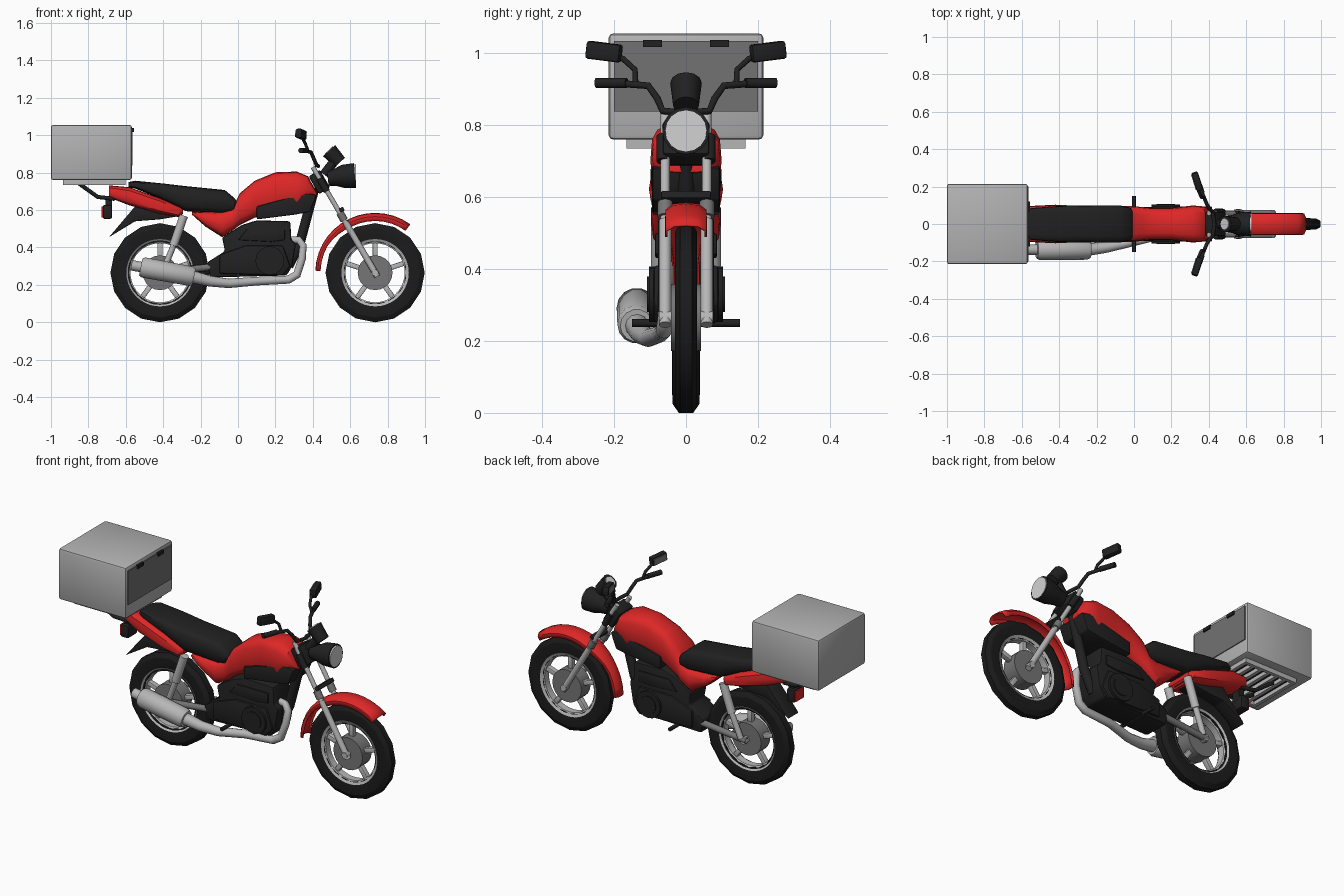
import bpy, bmesh
from math import sin, cos, pi, radians, copysign
from mathutils import Vector, Matrix

if "Cube" in bpy.data.objects:
    bpy.data.objects.remove(bpy.data.objects["Cube"], do_unlink=True)


def material(name, r, g, b):
    m = bpy.data.materials.new(name)
    m.use_nodes = True
    m.diffuse_color = (r, g, b, 1)
    m.node_tree.nodes["Principled BSDF"].inputs["Base Color"].default_value = (r, g, b, 1)
    return m


BLACK = material("black plastic", .015, .015, .015)
RUBBER = material("rubber", .011, .011, .011)
RED = material("red paint", .73, .02, .02)
SILVER = material("silver metal", .47, .47, .47)
BOX = material("box grey", .45, .45, .45)
STEEL = material("dark steel", .18, .18, .18)
PANEL = material("box door grey", .17, .17, .17)
LENS = material("lens white", .65, .65, .65)


def finish(name, data, mat, angle=35):
    """Turn a bmesh or mesh into a smooth-shaded object."""
    if isinstance(data, bmesh.types.BMesh):
        bmesh.ops.recalc_face_normals(data, faces=data.faces)
        me = bpy.data.meshes.new(name)
        data.to_mesh(me)
        data.free()
    else:
        me = data
    me.materials.clear()
    me.materials.append(mat)
    ob = bpy.data.objects.new(name, me)
    bpy.context.collection.objects.link(ob)
    bpy.ops.object.select_all(action='DESELECT')
    ob.select_set(True)
    bpy.context.view_layer.objects.active = ob
    bpy.ops.object.shade_smooth_by_angle(angle=radians(angle))
    return ob


def bevel(bm, width):
    if width:
        bmesh.ops.recalc_face_normals(bm, faces=bm.faces)
        bmesh.ops.bevel(bm, geom=list(bm.edges), offset=width, segments=2,
                        profile=.5, affect='EDGES')


def box(name, centre, size, mat, soft=0, turn=None):
    bm = bmesh.new()
    bmesh.ops.create_cube(bm, size=1)
    bmesh.ops.scale(bm, vec=size, verts=bm.verts)
    bevel(bm, soft)
    m = Matrix.Translation(centre)
    bmesh.ops.transform(bm, matrix=m @ turn if turn else m, verts=bm.verts)
    return finish(name, bm, mat)


def slab(name, pts, y0, y1, mat, soft=0):
    """Side outline (x, z) pushed through y."""
    bm = bmesh.new()
    face = bm.faces.new([bm.verts.new((x, y0, z)) for x, z in pts])
    new = bmesh.ops.extrude_face_region(bm, geom=[face])["geom"]
    bmesh.ops.translate(bm, vec=(0, y1 - y0, 0),
                        verts=[v for v in new if isinstance(v, bmesh.types.BMVert)])
    bevel(bm, soft)
    return finish(name, bm, mat)


def tube(name, pts, radius, mat, res=4):
    """Round tube along a path; radius is one number or one per point."""
    cu = bpy.data.curves.new(name, 'CURVE')
    cu.dimensions = '3D'
    cu.bevel_depth, cu.bevel_resolution, cu.use_fill_caps = 1, res, True
    sp = cu.splines.new('POLY')
    sp.points.add(len(pts) - 1)
    for i, p in enumerate(pts):
        sp.points[i].co = (*p, 1)
        sp.points[i].radius = radius[i] if isinstance(radius, (list, tuple)) else radius
    tmp = bpy.data.objects.new(name + " path", cu)
    bpy.context.collection.objects.link(tmp)
    dg = bpy.context.evaluated_depsgraph_get()
    me = bpy.data.meshes.new_from_object(tmp.evaluated_get(dg))
    bpy.data.objects.remove(tmp, do_unlink=True)
    return finish(name, me, mat, 45)


def skin(bm, rings, closed_ring, loop):
    n = len(rings[0])
    for i in range(len(rings) if loop else len(rings) - 1):
        a, b = rings[i], rings[(i + 1) % len(rings)]
        for j in range(n if closed_ring else n - 1):
            k = (j + 1) % n
            bm.faces.new((a[j], a[k], b[k], b[j]))


def loft(name, stations, mat, power=.6, n=16):
    """Rounded body from stations (x, bottom, top, half width)."""
    bm, rings = bmesh.new(), []
    for x, lo, hi, w in stations:
        ring = []
        for i in range(n):
            c, s = cos(2 * pi * i / n), sin(2 * pi * i / n)
            c, s = copysign(abs(c) ** power, c), copysign(abs(s) ** power, s)
            ring.append(bm.verts.new((x, w * c, (lo + hi) / 2 + (hi - lo) / 2 * s)))
        rings.append(ring)
    skin(bm, rings, True, False)
    bm.faces.new(rings[0])
    bm.faces.new(rings[-1])
    return finish(name, bm, mat, 40)


def revolve(name, profile, cx, cz, mat, seg, angle=35):
    """Closed (radius, y) profile spun about a wheel axle."""
    bm = bmesh.new()
    rings = [[bm.verts.new((cx + r * cos(t), y, cz + r * sin(t))) for r, y in profile]
             for t in (2 * pi * i / seg for i in range(seg))]
    skin(bm, rings, True, True)
    return finish(name, bm, mat, angle)


# Wheels
def wheel(label, cx, w):
    cz, R = .265, .265
    half = [(.166, .024), (.2, .031), (.24, .03), (R, .016)]
    prof = [(r, y * w) for r, y in half] + [(r, -y * w) for r, y in reversed(half)]
    revolve(label + "_tyre", prof, cx, cz, RUBBER, 16, 25)
    y = .031 * w
    revolve(label + "_rim", [(.158, .02), (.18, y), (.18, -y), (.158, -.02)], cx, cz, SILVER, 40)
    tube(label + "_hub", [(cx, -.042, cz), (cx, .042, cz)], .093, STEEL, 8)
    tube(label + "_axle", [(cx, -.075, cz), (cx, .075, cz)], .018, SILVER)
    for i in range(5):
        t = pi / 2 + i * 2 * pi / 5
        box(label + "_spoke", (cx + .125 * cos(t), 0, cz + .125 * sin(t)), (.09, .03, .027),
            SILVER, .004, Matrix.Rotation(-t, 4, 'Y'))


wheel("front", .733, 1)
wheel("rear", -.417, 1.25)

# Front mudguard: arched U section that narrows towards its rear end
bm, rings = bmesh.new(), []
for i in range(15):
    t = radians(54 + i * 124 / 14)
    k = 1 - .35 * max(0, min(1, (t - 2.1) / .5))
    prof = [(.277, .058), (.3, .057), (.317, .035), (.32, 0)]
    prof = prof + [(r, -y) for r, y in reversed(prof[:-1])]
    rings.append([bm.verts.new((.733 + (.32 - (.32 - r) * k) * cos(t), y * k,
                                .265 + (.32 - (.32 - r) * k) * sin(t))) for r, y in prof])
skin(bm, rings, False, False)
guard = finish("front_mudguard", bm, RED)
guard.modifiers.new("thickness", 'SOLIDIFY').thickness = .006

# Body: tank, seat, tail
loft("fuel_tank", [(-.245, .575, .592, .08), (-.176, .513, .592, .092), (-.085, .455, .595, .096),
                   (-.03, .49, .61, .096), (.01, .52, .69, .094), (.09, .56, .757, .086),
                   (.2, .587, .802, .086), (.315, .6, .806, .099), (.375, .645, .78, .094),
                   (.42, .67, .695, .06)], RED)
loft("seat", [(-.585, .722, .75, .065), (-.55, .715, .757, .085), (-.4, .655, .742, .097),
              (-.28, .594, .728, .099), (-.07, .583, .707, .098), (-.02, .595, .665, .088),
              (0, .615, .64, .06)], BLACK, .5)
loft("tail", [(-.69, .667, .732, .065), (-.58, .625, .722, .095), (-.42, .58, .665, .103),
              (-.315, .562, .62, .098), (-.295, .58, .605, .08)], RED, .5)
slab("tank_underside", [(.1, .55), (.3, .575), (.385, .59), (.42, .68), (.36, .69), (.1, .62)],
     -.094, .094, BLACK, .008)
slab("rear_mudguard", [(-.69, .455), (-.55, .62), (-.4, .64), (-.3, .57), (-.42, .55), (-.55, .54)],
     -.05, .05, BLACK, .006)

# Engine and frame
slab("engine", [(-.085, .455), (.02, .52), (.1, .545), (.28, .54), (.285, .44), (.31, .42),
                (.29, .3), (.26, .25), (-.15, .24), (-.165, .32), (-.07, .38)],
     -.078, .078, BLACK, .012)
slab("crankcase", [(-.1, .26), (-.1, .36), (.04, .41), (.24, .41), (.28, .3), (.24, .25)],
     -.09, .09, BLACK, .01)
slab("air_cover", [(.0, .44), (.05, .5), (.25, .5), (.25, .44), (.18, .43)],
     -.086, .086, BLACK, .006)
tube("engine_cover", [(.17, -.103, .33), (.17, .103, .33)], .077, BLACK, 6)
tube("cover_cap", [(.17, -.108, .33), (.17, .108, .33)], .05, BLACK, 6)
tube("down_tube", [(.41, 0, .72), (.33, 0, .42), (.27, 0, .3)], .026, BLACK)
tube("footpegs", [(.0, -.15, .25), (.0, .15, .25)], .011, BLACK)
for s in (-1, 1):
    tube("swing_arm", [(-.43, s * .06, .265), (-.1, s * .06, .3)], .018, STEEL)
    tube("shock_body", [(-.29, s * .075, .57), (-.345, s * .075, .41)], .023, SILVER)
    tube("shock_rod", [(-.345, s * .075, .41), (-.4, s * .07, .275)], .016, SILVER)

    # Fork leg, handlebar and mirror
    y = s * .058
    tube("fork_upper", [(.4, y, .83), (.6, y, .49)], .013, SILVER)
    tube("fork_lower", [(.575, y, .535), (.745, y, .245)], .017, SILVER)
    tube("fork_collar", [(.545, y, .585), (.568, y, .545)], .021, STEEL)
    tube("fork_shroud", [(.435, s * .064, .77), (.475, s * .064, .7)], .018, BLACK)
    tube("handlebar", [(.43, 0, .835), (.42, s * .065, .84), (.405, s * .08, .875),
                       (.39, s * .105, .91), (.35, s * .2, .918)], .01, BLACK)
    tube("grip", [(.365, s * .165, .918), (.335, s * .25, .918)], .014, BLACK)
    tube("mirror_stalk", [(.375, s * .14, .915), (.36, s * .142, .955), (.345, s * .175, .985),
                          (.34, s * .2, .995)], .008, BLACK)
    tilt = Matrix.Rotation(s * .3, 4, 'Z') @ Matrix.Rotation(s * .12, 4, 'X')
    box("mirror", (.338, s * .228, 1.005), (.035, .1, .05), BLACK, .008, tilt)
    glass = Vector((.338, s * .228, 1.005)) + tilt.to_3x3() @ Vector((-.019, 0, 0))
    box("mirror_glass", glass, (.004, .082, .036), STEEL, 0, tilt)

# Steering head, headlight and instruments
rake = Matrix.Rotation(radians(-30), 4, 'Y')
box("steering_head", (.435, 0, .75), (.07, .13, .11), BLACK, .01, rake)
box("lower_clamp", (.55, 0, .6), (.035, .14, .022), BLACK, .004, rake)
tube("headlight_shell", [(.48, 0, .77), (.525, 0, .775), (.56, 0, .78), (.625, 0, .785)],
     [.04, .048, .062, .066], BLACK, 6)
tube("headlight_lens", [(.62, 0, .785), (.63, 0, .785)], .058, LENS, 6)
tube("instrument_pod", [(.545, 0, .855), (.487, 0, .918)], [.036, .044], BLACK, 4)
tube("instrument_dial", [(.488, 0, .917), (.484, 0, .921)], .03, LENS, 4)
tube("instrument_mount", [(.46, 0, .79), (.525, 0, .875)], .025, BLACK)

# Exhaust
tube("exhaust_pipe", [(.28, -.02, .44), (.325, -.03, .44), (.348, -.04, .41), (.342, -.05, .34),
                      (.315, -.058, .255), (.27, -.062, .228), (.1, -.07, .22), (-.05, -.105, .208),
                      (-.15, -.125, .22), (-.25, -.137, .245)],
     [.019, .02, .02, .021, .022, .022, .023, .025, .029, .034], SILVER)
tube("muffler", [(-.235, -.137, .243), (-.25, -.137, .246), (-.505, -.137, .293),
                 (-.52, -.137, .296)], [.046, .054, .056, .048], SILVER, 5)
tube("muffler_tip", [(-.51, -.137, .294), (-.57, -.137, .305)], .028, SILVER)

# Cargo box with door plate, hinges and rack
box("cargo_box", (-.784, 0, .908), (.432, .43, .295), BOX, .012)
box("box_door", (-.566, 0, .936), (.006, .4, .196), PANEL)
for s in (-1, 1):
    box("door_hinge", (-.562, s * .093, 1.028), (.012, .052, .02), BLACK)
    box("rack_rail", (-.768, s * .155, .748), (.335, .02, .026), SILVER)
    tube("rack_support", [(-.85, s * .08, .742), (-.75, s * .06, .67), (-.66, s * .05, .66)],
         .011, BLACK)
box("rack_plate", (-.768, 0, .759), (.33, .31, .004), BLACK)
for i in range(7):
    box("rack_slat", (-.925 + i * .0523, 0, .748), (.02, .31, .024), SILVER)

# Tail lamp
box("tail_lamp_stem", (-.69, 0, .635), (.035, .05, .06), BLACK)
box("tail_lamp_housing", (-.698, 0, .59), (.05, .09, .075), BLACK, .01)
box("tail_lamp_lens", (-.725, 0, .59), (.008, .078, .06), RED)
